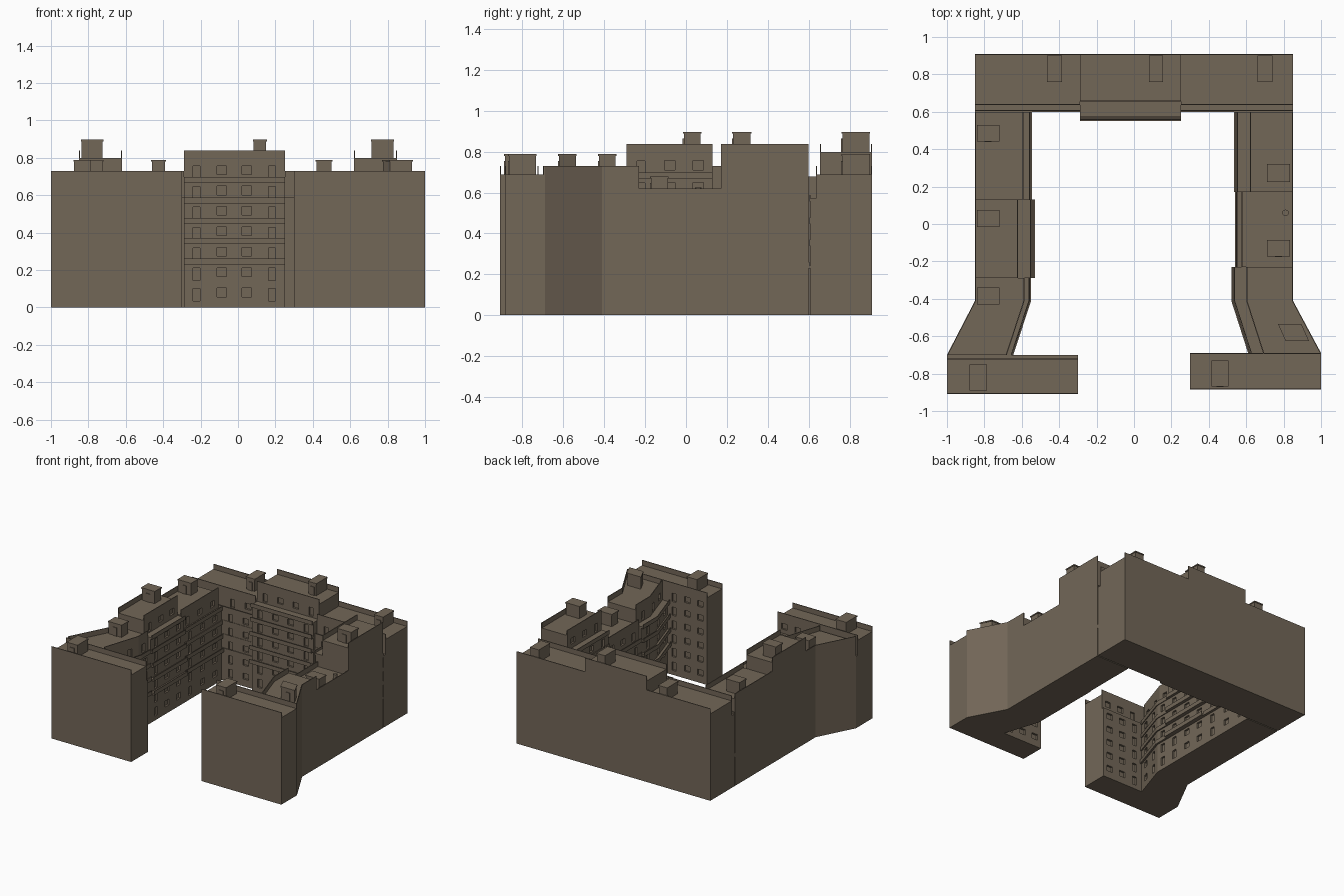
import bpy, bmesh, math
from mathutils import Vector, Matrix

if "Cube" in bpy.data.objects:
    bpy.data.objects.remove(bpy.data.objects["Cube"])

PITCH, GROUND = 0.109, 0.035

mat = bpy.data.materials.new("warm_grey_brown")
mat.diffuse_color = (0.17, 0.135, 0.097, 1)
mat.use_nodes = True
mat.node_tree.nodes["Principled BSDF"].inputs["Base Color"].default_value = mat.diffuse_color


def make_object(name, bm):
    bmesh.ops.recalc_face_normals(bm, faces=bm.faces[:])
    me = bpy.data.meshes.new(name)
    bm.to_mesh(me)
    bm.free()
    me.materials.append(mat)
    ob = bpy.data.objects.new(name, me)
    bpy.context.scene.collection.objects.link(ob)
    return ob


def add_prism(bm, line_a, line_b, z0, z1):
    """Upright prism whose footprint lies between two polylines."""
    ring = list(line_a) + list(reversed(line_b))
    lo = [bm.verts.new((p[0], p[1], z0)) for p in ring]
    hi = [bm.verts.new((p[0], p[1], z1)) for p in ring]
    bm.faces.new(lo)
    bm.faces.new(hi)
    n = len(ring)
    for i in range(n):
        j = (i + 1) % n
        bm.faces.new((lo[i], lo[j], hi[j], hi[i]))


def prism(name, a, b, z0, z1):
    bm = bmesh.new()
    add_prism(bm, a, b, z0, z1)
    return make_object(name, bm)


def shift(inner, outer, d):
    """Move the courtyard line towards the street line by d."""
    out = []
    for p, q in zip(inner, outer):
        p, q = Vector(p), Vector(q)
        out.append(p + (q - p).normalized() * d)
    return out


def cut_openings(body, line, skip, floors):
    """Recess doors and windows into each exposed edge of the line."""
    bm = bmesh.new()
    for e in range(len(line) - 1):
        if e in skip:
            continue
        a, b = line[e], line[e + 1]
        d = b - a
        count = max(1, round(d.length / 0.135))
        turn = Matrix.Rotation(math.atan2(d.y, d.x), 4, 'Z')
        for k in range(count):
            c = a + d * ((k + 0.5) / count)
            door = k % 4 in (0, 3)
            w, z0, z1 = (0.037, 0.0, 0.066) if door else (0.05, 0.022, 0.068)
            for f in floors:
                base = GROUND + PITCH * f
                m = (Matrix.Translation((c.x, c.y, base + (z0 + z1) / 2)) @ turn
                     @ Matrix.Diagonal((w, 0.03, z1 - z0, 1)))
                bmesh.ops.create_cube(bm, size=1, matrix=m)
    cutter = make_object("opening_cutter", bm)
    cutter.hide_render = True
    mod = body.modifiers.new("openings", 'BOOLEAN')
    mod.operation = 'DIFFERENCE'
    mod.solver = 'EXACT'
    mod.object = cutter
    dg = bpy.context.evaluated_depsgraph_get()
    me = bpy.data.meshes.new_from_object(body.evaluated_get(dg))
    body.modifiers.clear()
    body.data = me
    bpy.data.objects.remove(cutter)


def block(name, inner, outer, floors, wall, pent, balconies=True, skip=()):
    roof = GROUND + PITCH * floors
    zt = GROUND + PITCH * (floors - 1) - 0.01
    wall_line = shift(inner, outer, wall)
    pent_line = shift(inner, outer, pent)
    outer = [Vector(p) for p in outer]

    # Main walls and the set-back top storey
    main = prism(name + "_walls", wall_line, outer, 0, zt)
    cut_openings(main, wall_line, skip, range(floors - 1))
    top = prism(name + "_top_storey", pent_line, outer, zt, roof)
    cut_openings(top, pent_line, skip, [floors - 1])

    # Parapets on the street and courtyard edges of the roof
    bm = bmesh.new()
    add_prism(bm, outer, shift(outer, inner, 0.006), roof, roof + 0.04)
    add_prism(bm, pent_line, shift(inner, outer, pent + 0.006), roof, roof + 0.04)
    make_object(name + "_parapets", bm)

    # Balcony slabs with low rails, stepping back as they rise
    if balconies:
        bm = bmesh.new()
        for f in range(2, floors):
            z = GROUND + PITCH * f - 0.01
            s = min(0.005 * (f - 2), wall * 0.6)
            edge = shift(inner, outer, s)
            add_prism(bm, edge, shift(inner, outer, wall + 0.002), z - 0.014, z)
            add_prism(bm, edge, shift(inner, outer, s + 0.005), z, z + 0.018)
        make_object(name + "_balconies", bm)


# Back range
def back(name, xs, y, *args, **kw):
    block(name, [(x, y) for x in xs], [(x, 0.91) for x in xs], *args, **kw)


back("back_left", (-0.85, -0.56, -0.29), 0.60, 6, 0.008, 0.035, skip=(0,))
back("back_middle", (-0.29, 0.25), 0.55, 7, 0.04, 0.105)
back("back_right", (0.25, 0.555, 0.85), 0.60, 6, 0.008, 0.035, skip=(1,))


# Side wings
def wing(name, x_in, x_out, ys, *args, **kw):
    block(name, [(x_in, y) for y in ys], [(x_out, y) for y in ys], *args, **kw)


wing("left_rear_wing", -0.545, -0.85, (0.13, 0.60), 6, 0.02, 0.045)
wing("left_middle_wing", -0.53, -0.85, (-0.29, 0.13), 7, 0.035, 0.09)
wing("right_rear_wing", 0.535, 0.85, (0.17, 0.60), 7, 0.025, 0.085)
wing("right_middle_wing", 0.54, 0.85, (-0.23, 0.17), 5, 0.015, 0.035)

# Bent wing ends
block("left_bent_wing", [(-0.55, -0.29), (-0.55, -0.41), (-0.645, -0.70)],
      [(-0.85, -0.29), (-0.85, -0.41), (-1.0, -0.70)], 6, 0.015, 0.035)
block("right_bent_wing", [(0.52, -0.23), (0.52, -0.41), (0.61, -0.69)],
      [(0.85, -0.23), (0.85, -0.41), (1.0, -0.69)], 6, 0.035, 0.08)

# Front buildings, with windows on the courtyard side
for name, xs, y0, y1, pent in (
        ("front_left", (-1.0, -0.65, -0.30), -0.91, -0.70, 0.02),
        ("front_right", (1.0, 0.645, 0.30), -0.885, -0.69, 0.0)):
    block(name, [(x, y1) for x in xs], [(x, y0) for x in xs],
          6, 0.0, pent, balconies=False, skip=(0,))

# Rooftop stair houses: x0, x1, y0, y1, storeys below, slant
HOUSES = [
    (-0.465, -0.385, 0.76, 0.90, 6, 0),
    (0.08, 0.155, 0.76, 0.90, 7, 0),
    (0.66, 0.74, 0.76, 0.90, 6, 0),
    (-0.84, -0.72, 0.44, 0.53, 6, 0),
    (-0.84, -0.72, -0.015, 0.075, 7, 0),
    (-0.84, -0.72, -0.43, -0.34, 6, 0),
    (-0.88, -0.785, -0.89, -0.75, 6, 0),
    (0.415, 0.505, -0.87, -0.73, 6, 0),
    (0.77, 0.895, -0.625, -0.535, 6, 0.04),
    (0.71, 0.835, 0.225, 0.32, 7, 0),
    (0.71, 0.835, -0.175, -0.085, 5, 0),
]
for i, (x0, x1, y0, y1, n, slant) in enumerate(HOUSES):
    z = GROUND + PITCH * n
    bm = bmesh.new()
    for g, za, zb in ((0.004, z, z + 0.09), (0, z + 0.09, z + 0.099)):
        add_prism(bm, [(x0 + g + slant, y0 + g), (x1 - g + slant, y0 + g)],
                  [(x0 + g, y1 - g), (x1 - g, y1 - g)], za, zb)
    # Door plate
    xm = (x0 + x1) / 2 + slant
    add_prism(bm, [(xm - 0.018, y0 - 0.001), (xm + 0.018, y0 - 0.001)],
              [(xm - 0.018, y0 + 0.005), (xm + 0.018, y0 + 0.005)], z, z + 0.066)
    make_object("stair_house_%d" % (i + 1), bm)

# Roof vent pipe
bm = bmesh.new()
bmesh.ops.create_cone(bm, cap_ends=True, segments=12, radius1=0.017, radius2=0.017,
                      depth=0.05, matrix=Matrix.Translation((0.81, 0.06, 0.60)))
make_object("roof_vent", bm)
